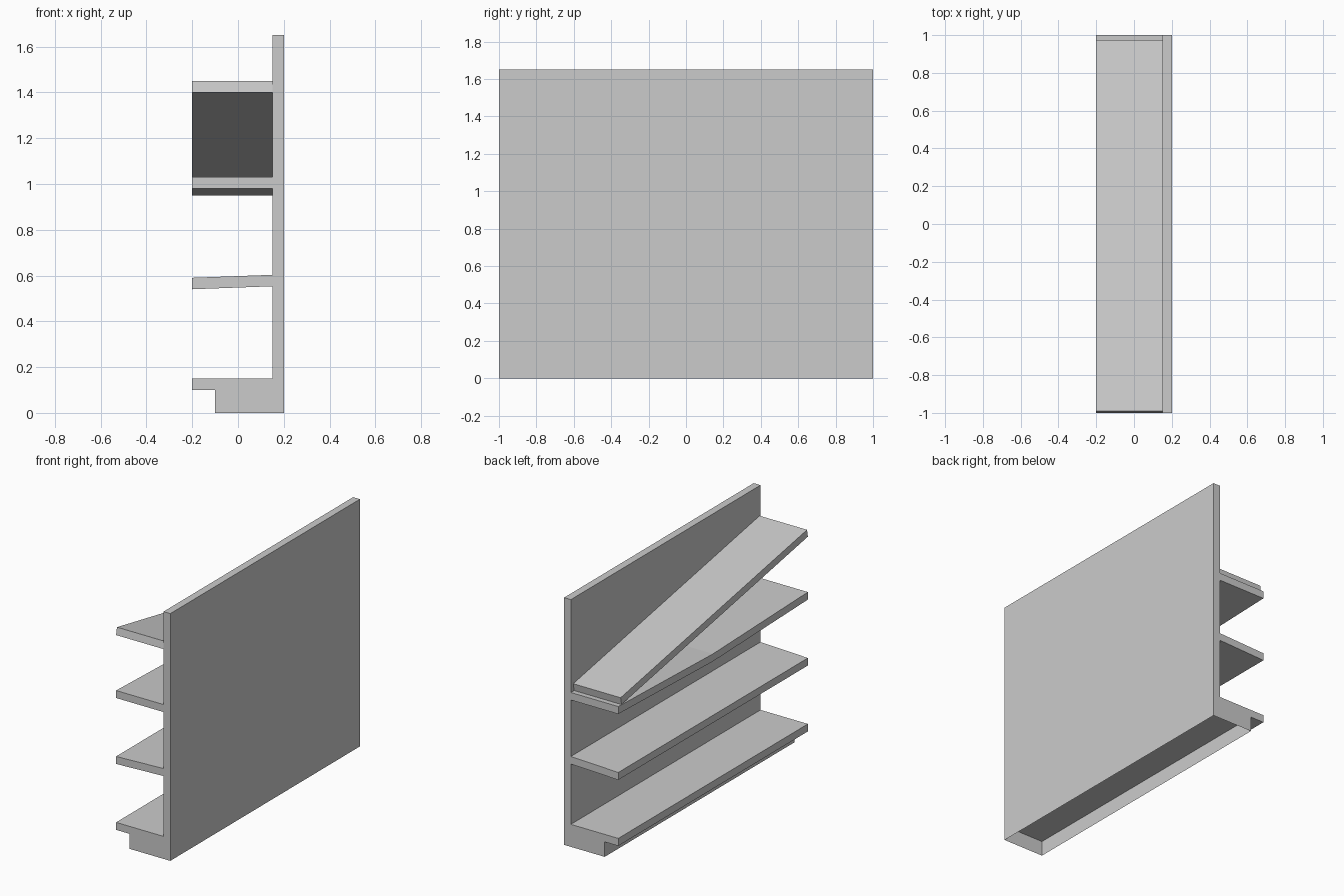
import bpy, bmesh
from math import sin, cos, asin
from mathutils import Vector

cube = bpy.data.objects.get("Cube")
if cube:
    bpy.data.objects.remove(cube, do_unlink=True)

GREY = (0.6, 0.6, 0.6, 1.0)
grey = bpy.data.materials.new("plain grey")
grey.use_nodes = True
grey.diffuse_color = GREY
grey.node_tree.nodes["Principled BSDF"].inputs["Base Color"].default_value = GREY

FRONT, WALL, BACK = -0.2, 0.15, 0.2   # x of shelf edge, wall face, wall back
HALF = 1.0                            # half the length along y
THICK = 0.05


def add_object(name, bm):
    bmesh.ops.recalc_face_normals(bm, faces=bm.faces)
    mesh = bpy.data.meshes.new(name)
    bm.to_mesh(mesh)
    bm.free()
    mesh.materials.append(grey)
    obj = bpy.data.objects.new(name, mesh)
    bpy.context.collection.objects.link(obj)
    return obj


def extrude(name, points, vector):
    """Solid made by sweeping a closed outline along a vector."""
    bm = bmesh.new()
    face = bm.faces.new([bm.verts.new(p) for p in points])
    swept = bmesh.ops.extrude_face_region(bm, geom=[face], use_keep_orig=True)
    verts = [g for g in swept["geom"] if isinstance(g, bmesh.types.BMVert)]
    bmesh.ops.translate(bm, verts=verts, vec=Vector(vector))
    return add_object(name, bm)


def along_y(name, profile):
    return extrude(name, [(x, -HALF, z) for x, z in profile], (0, 2 * HALF, 0))


def along_x(name, profile):
    return extrude(name, [(FRONT, y, z) for y, z in profile], (WALL - FRONT, 0, 0))


# Back wall and bottom shelf in one section
along_y("back_wall_and_bottom_shelf", [
    (FRONT, 0.10), (FRONT, 0.15), (WALL, 0.15),
    (WALL, 1.65), (BACK, 1.65), (BACK, 0.10)])

# Plinth: thin sides, open underneath
bm = bmesh.new()
corners = [(-0.1, -HALF), (BACK, -HALF), (BACK, HALF), (-0.1, HALF)]
rings = [[bm.verts.new((x, y, z)) for x, y in corners] for z in (0.0, 0.10)]
for i in range(4):
    j = (i + 1) % 4
    bm.faces.new((rings[0][i], rings[0][j], rings[1][j], rings[1][i]))
add_object("plinth", bm)

# Lower shelf, tipped slightly towards its open edge
along_y("tipped_shelf", [
    (FRONT, 0.54), (FRONT, 0.59), (WALL, 0.603), (WALL, 0.553)])

# Middle shelf, sagging at the centre
top_line = [(-HALF, 1.03), (0, 1.0), (HALF, 1.03)]
along_x("sagging_shelf", top_line + [(y, z - THICK) for y, z in reversed(top_line)])

# Top shelf, slid down at one end until it meets the shelf below
tilt = asin(0.37 / (2 * HALF))
along_dir = Vector((cos(tilt), -sin(tilt)))
up_dir = Vector((sin(tilt), cos(tilt)))
start = Vector((-HALF, 1.40))
end = start + along_dir * 2 * HALF
along_x("fallen_shelf", [
    tuple(start), tuple(end),
    tuple(end + up_dir * THICK), tuple(start + up_dir * THICK)])
